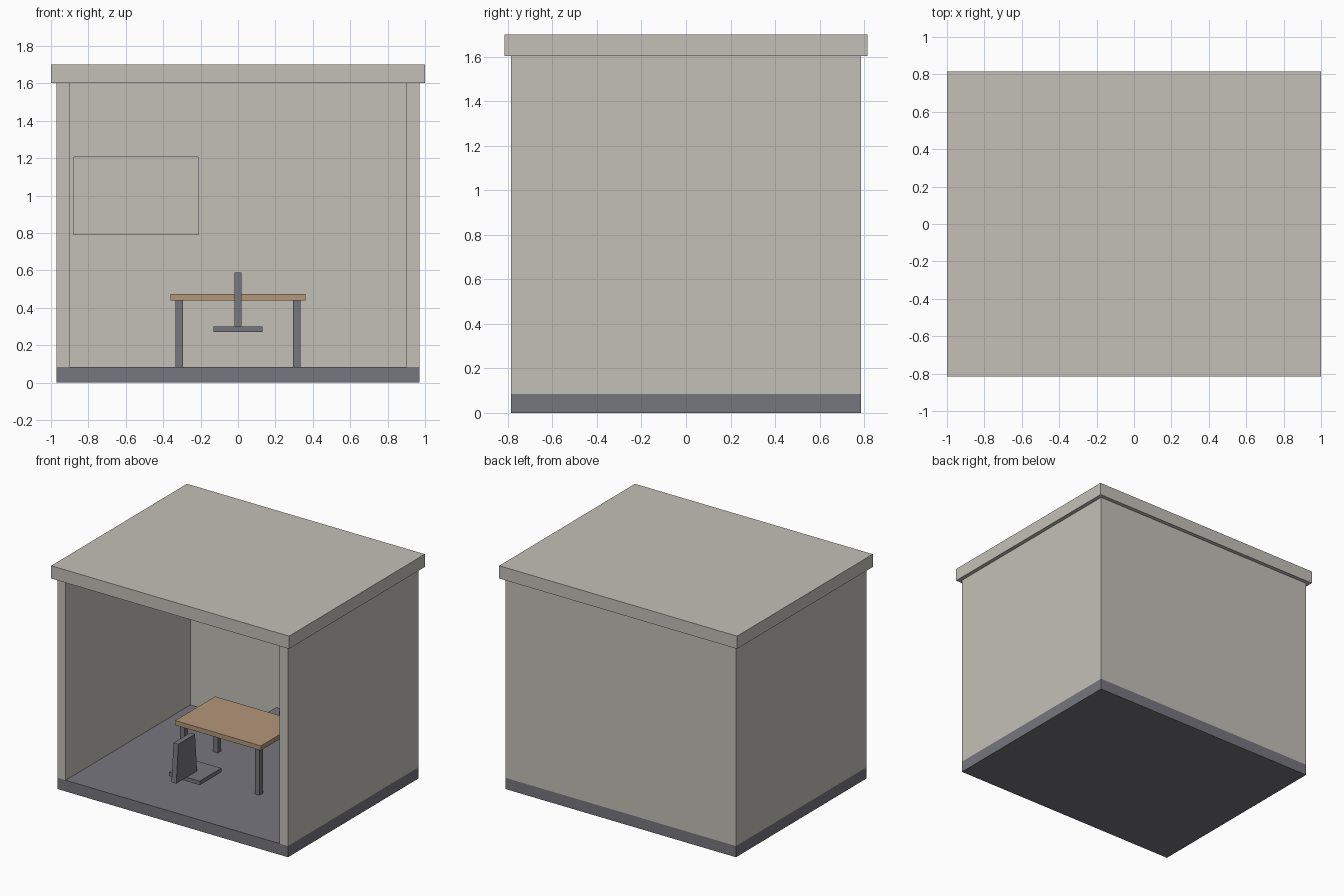
import bpy
import bmesh

cube = bpy.data.objects.get("Cube")
if cube:
    bpy.data.objects.remove(cube, do_unlink=True)


def material(name, color):
    mat = bpy.data.materials.new(name)
    mat.use_nodes = True
    mat.diffuse_color = (*color, 1)
    bsdf = next(n for n in mat.node_tree.nodes if n.type == 'BSDF_PRINCIPLED')
    bsdf.inputs["Base Color"].default_value = (*color, 1)
    return mat


plaster = material("warm_grey_plaster", (0.55, 0.53, 0.48))
slate = material("slate_grey", (0.18, 0.18, 0.21))
wood = material("light_wood", (0.45, 0.31, 0.19))


def add_object(name, bm, mat):
    bmesh.ops.recalc_face_normals(bm, faces=bm.faces)
    mesh = bpy.data.meshes.new(name)
    bm.to_mesh(mesh)
    bm.free()
    mesh.materials.append(mat)
    obj = bpy.data.objects.new(name, mesh)
    bpy.context.collection.objects.link(obj)
    return obj


def box(name, mat, xs, ys, zs, taper=1.0):
    """Box between min/max pairs; taper narrows the top along y."""
    bm = bmesh.new()
    bmesh.ops.create_cube(bm, size=1)
    middle = sum(ys) / 2
    for v in bm.verts:
        top = v.co.z > 0
        y = ys[v.co.y > 0]
        v.co = (xs[v.co.x > 0],
                middle + (y - middle) * (taper if top else 1),
                zs[top])
    return add_object(name, bm, mat)


def extrude_plan(name, mat, plan, z0, z1):
    """Extrude a floor plan outline upwards."""
    bm = bmesh.new()
    face = bm.faces.new([bm.verts.new((x, y, z0)) for x, y in plan])
    result = bmesh.ops.extrude_face_region(bm, geom=[face])
    verts = [g for g in result["geom"] if isinstance(g, bmesh.types.BMVert)]
    bmesh.ops.translate(bm, verts=verts, vec=(0, 0, z1 - z0))
    return add_object(name, bm, mat)


# Room shell: floor slab, three walls as one U-shaped plan, overhanging roof
W, D, T, FLOOR, CEILING = 0.97, 0.785, 0.07, 0.085, 1.603
box("floor_slab", slate, (-W, W), (-D, D), (0, FLOOR))
half = [(W - T, D - T), (W - T, -D), (W, -D), (W, D)]
plan = half + [(-x, y) for x, y in reversed(half)]
extrude_plan("walls", plaster, plan, FLOOR, CEILING)
box("roof_slab", plaster, (-1, 1), (-0.815, 0.815), (CEILING, 1.7))

# Panel on the inside of the back wall
box("wall_panel", plaster, (-0.88, -0.21), (D - T - 0.015, D - T), (0.79, 1.21))

# Table
box("table_top", wood, (-0.36, 0.36), (-0.24, 0.24), (0.44, 0.475))
for side, cx in (("left", 0.315), ("right", -0.315)):
    for end, cy in (("front", -0.2), ("back", 0.2)):
        box(f"table_leg_{end}_{side}", slate, (cx - 0.02, cx + 0.02),
            (cy - 0.02, cy + 0.02), (FLOOR, 0.44))

# Two chairs facing each other across the table
for end, s in (("front", -1), ("back", 1)):
    box(f"{end}_chair_seat", slate, (-0.13, 0.13),
        sorted((s * 0.385, s * 0.645)), (0.27, 0.3))
    box(f"{end}_chair_back", slate, (-0.02, 0.02),
        sorted((s * 0.52, s * 0.77)), (0.3, 0.59), taper=0.8)
